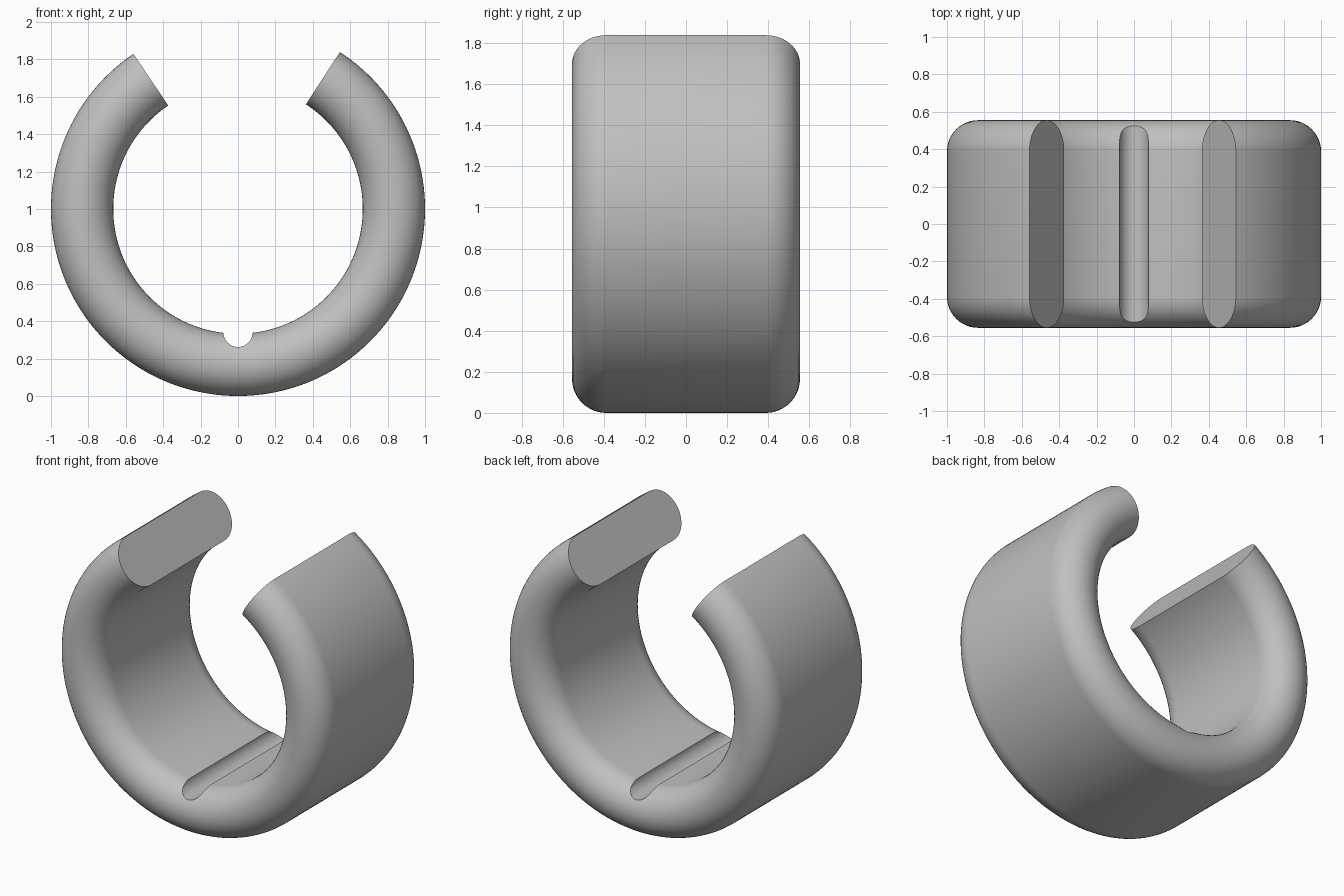
import bpy
import bmesh
from math import radians, sin, cos, pi

cube = bpy.data.objects.get("Cube")
if cube:
    bpy.data.objects.remove(cube, do_unlink=True)

# Main dimensions
OUTER, INNER = 1.0, 0.667
HALF_WIDTH = 0.555
END_R = (OUTER - INNER) / 2
MID_R = (OUTER + INNER) / 2
START, END = radians(124), radians(417)
STEPS, ARC = 160, 24

grey = bpy.data.materials.new("plain grey")
grey.use_nodes = True
colour = (0.53, 0.53, 0.53, 1)
grey.diffuse_color = colour
grey.node_tree.nodes["Principled BSDF"].inputs["Base Color"].default_value = colour


def add_object(name, bm):
    bmesh.ops.recalc_face_normals(bm, faces=bm.faces)
    mesh = bpy.data.meshes.new(name)
    bm.to_mesh(mesh)
    bm.free()
    mesh.materials.append(grey)
    obj = bpy.data.objects.new(name, mesh)
    bpy.context.collection.objects.link(obj)
    return obj


# Stadium cross-section as (radius, y): two half circles joined by flat sides
section = []
for side in (1, -1):
    for i in range(ARC + 1):
        a = pi * i / ARC
        section.append((MID_R + side * END_R * cos(a),
                        side * (HALF_WIDTH - END_R + END_R * sin(a))))

# Open ring: sweep the section around the y axis and cap both ends
bm = bmesh.new()
loops = []
for s in range(STEPS + 1):
    t = START + (END - START) * s / STEPS
    loops.append([bm.verts.new((r * cos(t), y, 1 + r * sin(t))) for r, y in section])
n = len(section)
for a, b in zip(loops, loops[1:]):
    for i in range(n):
        j = (i + 1) % n
        bm.faces.new((a[i], a[j], b[j], b[i]))
bm.faces.new(loops[0])
bm.faces.new(loops[-1])
ring = add_object("open_ring", bm)

# Round groove cut through the inside of the bottom
bm = bmesh.new()
bmesh.ops.create_cone(bm, cap_ends=True, segments=64, radius1=0.078, radius2=0.078, depth=1.6)
for v in bm.verts:
    v.co = (v.co.x, v.co.z, v.co.y + 0.34)
cutter = add_object("groove_cutter", bm)
cutter.hide_render = True

cut = ring.modifiers.new("groove", 'BOOLEAN')
cut.operation = 'DIFFERENCE'
cut.solver = 'EXACT'
cut.object = cutter

bpy.ops.object.select_all(action='DESELECT')
ring.select_set(True)
bpy.context.view_layer.objects.active = ring
bpy.ops.object.modifier_apply(modifier=cut.name)
bpy.data.objects.remove(cutter, do_unlink=True)
bpy.ops.object.shade_smooth_by_angle(angle=radians(30))
